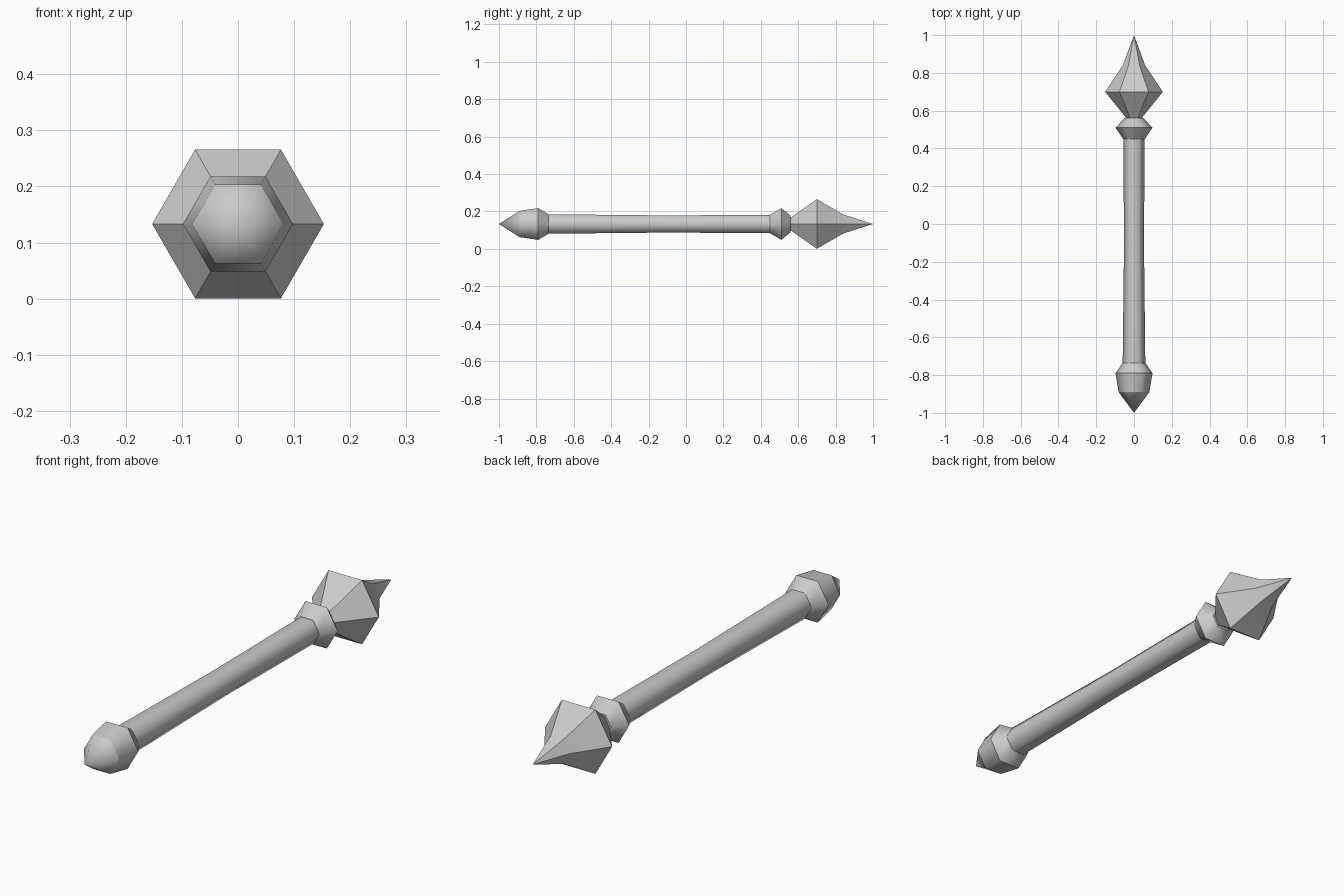
import bpy
import bmesh
from math import sin, cos, pi

SIDES = 6
AXIS_Z = 0.133

cube = bpy.data.objects.get("Cube")
if cube:
    bpy.data.objects.remove(cube, do_unlink=True)

steel = bpy.data.materials.new("grey steel")
steel.use_nodes = True
steel.diffuse_color = (0.6, 0.6, 0.6, 1)
steel.node_tree.nodes["Principled BSDF"].inputs["Base Color"].default_value = steel.diffuse_color


def hex_part(name, profile, sharp_rings=(), sharp_ribs=False):
    """Loft six-sided rings along y from (y, radius) pairs; zero radius makes a point."""
    bm = bmesh.new()
    rings = []
    for y, r in profile:
        angles = [2 * pi * i / SIDES for i in range(SIDES if r else 1)]
        rings.append([bm.verts.new((r * cos(a), y, AXIS_Z + r * sin(a))) for a in angles])
    for a, b in zip(rings, rings[1:]):
        for i in range(SIDES):
            j = (i + 1) % SIDES
            corners = [a[i % len(a)], a[j % len(a)], b[j % len(b)], b[i % len(b)]]
            bm.faces.new(list(dict.fromkeys(corners)))
    for f in bm.faces:
        f.smooth = True
    # Close open ends with flat caps
    for ring in (rings[0], rings[-1]):
        if len(ring) > 1:
            bm.faces.new(ring)
    bmesh.ops.recalc_face_normals(bm, faces=bm.faces)
    # Keep the chosen ridges crisp
    for e in bm.edges:
        y0, y1 = (v.co.y for v in e.verts)
        around = abs(y0 - y1) < 1e-5
        if around:
            e.smooth = not any(abs(y0 - s) < 1e-4 for s in sharp_rings)
        elif sharp_ribs:
            e.smooth = False
    mesh = bpy.data.meshes.new(name)
    bm.to_mesh(mesh)
    bm.free()
    mesh.materials.append(steel)
    obj = bpy.data.objects.new(name, mesh)
    bpy.context.collection.objects.link(obj)
    return obj


# Pommel with a pointed butt
hex_part("pommel", [(-1, 0), (-0.89, 0.081), (-0.79, 0.098), (-0.735, 0.06)],
         sharp_rings=(-0.89, -0.79, -0.735))

# Slightly waisted handle
hex_part("handle", [(-0.735, 0.06), (-0.12, 0.053), (0.45, 0.056)],
         sharp_rings=(-0.735, 0.45))

# Collar below the head
hex_part("collar", [(0.45, 0.057), (0.51, 0.098), (0.56, 0.05)],
         sharp_rings=(0.45, 0.51, 0.56))

# Ribbed head drawn out to a spike
hex_part("head", [(0.555, 0.036), (0.7, 0.153), (0.84, 0.059), (1, 0)],
         sharp_rings=(0.555, 0.7), sharp_ribs=True)
